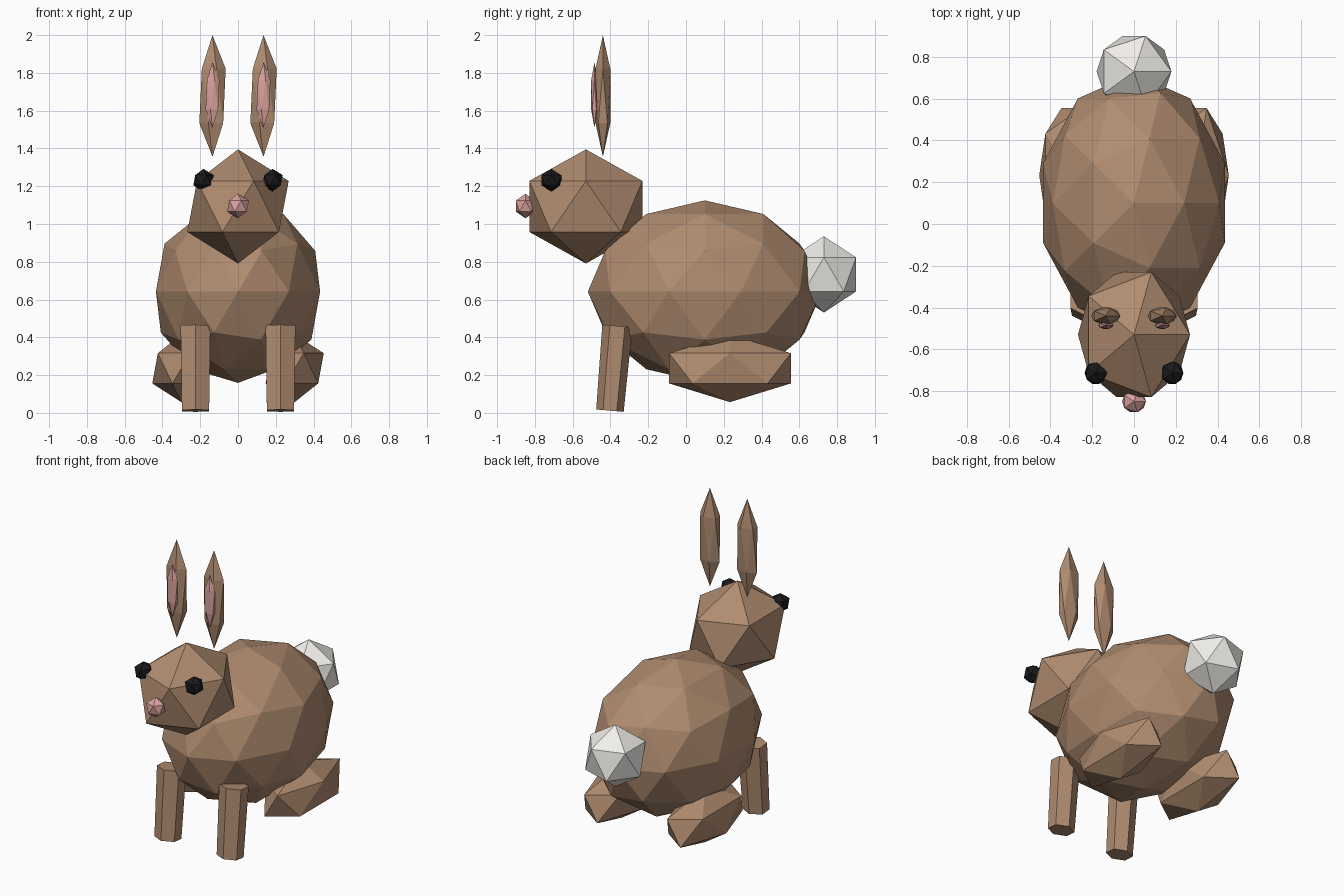
import bpy
from math import radians

if "Cube" in bpy.data.objects:
    bpy.data.objects.remove(bpy.data.objects["Cube"])


def material(name, r, g, b):
    m = bpy.data.materials.new(name)
    m.diffuse_color = (r, g, b, 1)
    m.use_nodes = True
    m.node_tree.nodes["Principled BSDF"].inputs["Base Color"].default_value = m.diffuse_color
    return m


fur = material("fur", 0.43, 0.26, 0.16)
white = material("white_fur", 0.88, 0.86, 0.82)
pink = material("pink", 0.70, 0.36, 0.34)
black = material("black", 0.01, 0.01, 0.012)


def ball(name, loc, radii, mat, detail=1):
    """Faceted ellipsoid."""
    bpy.ops.mesh.primitive_ico_sphere_add(subdivisions=detail, radius=1, location=loc)
    o = bpy.context.object
    o.name = name
    o.scale = radii
    o.data.materials.append(mat)
    return o


def leg(name, loc):
    """Slightly tapered hexagonal front leg, foot leaning forward."""
    bpy.ops.mesh.primitive_cone_add(vertices=6, radius1=0.073, radius2=0.08,
                                    depth=0.45, location=loc)
    o = bpy.context.object
    o.name = name
    o.scale = (1.14, 1, 1)
    o.rotation_euler = (radians(-5), 0, 0)
    o.data.materials.append(fur)


# Body, head, tail and nose
ball("body", (0, 0.10, 0.642), (0.457, 0.62, 0.483), fur, 2)
ball("head", (0, -0.53, 1.093), (0.30, 0.352, 0.302), fur)
ball("tail", (0, 0.73, 0.733), (0.20, 0.20, 0.202), white)
ball("nose", (0, -0.85, 1.095), (0.064, 0.06, 0.065), pink)

# Paired parts
for side, s in (("left", -1), ("right", 1)):
    ball(f"{side}_ear", (s * 0.135, -0.44, 1.678), (0.078, 0.046, 0.322), fur)
    ball(f"{side}_inner_ear", (s * 0.135, -0.485, 1.683), (0.041, 0.02, 0.173), pink)
    ball(f"{side}_eye", (s * 0.183, -0.713, 1.232), (0.06, 0.062, 0.06), black)
    ball(f"{side}_hind_foot", (s * 0.30, 0.233, 0.236), (0.172, 0.379, 0.179), fur)
    leg(f"{side}_front_leg", (s * 0.225, -0.383, 0.236))
